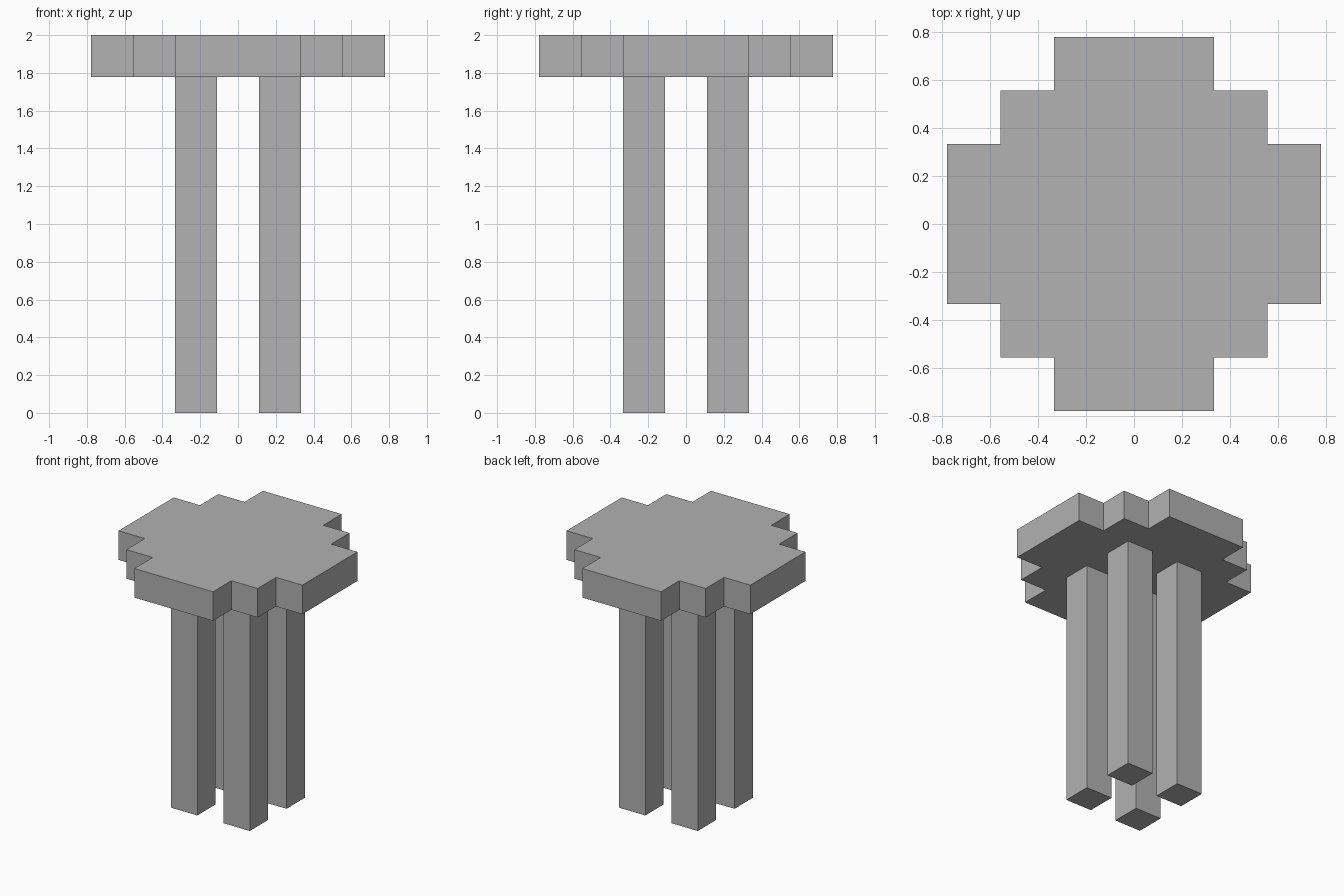
import bpy
import bmesh

cube = bpy.data.objects.get("Cube")
if cube:
    bpy.data.objects.remove(cube, do_unlink=True)

UNIT = 2 / 9          # side of one block
HEIGHT = 2.0
UNDERSIDE = HEIGHT - UNIT

grey = bpy.data.materials.new("plain_grey")
grey.use_nodes = True
colour = (0.445, 0.445, 0.445, 1)
grey.diffuse_color = colour
grey.node_tree.nodes["Principled BSDF"].inputs["Base Color"].default_value = colour


def prism(name, outline, bottom, top):
    """Extrude a flat outline straight up from bottom to top."""
    bm = bmesh.new()
    face = bm.faces.new([bm.verts.new((x, y, bottom)) for x, y in outline])
    ext = bmesh.ops.extrude_face_region(bm, geom=[face])
    verts = [v for v in ext["geom"] if isinstance(v, bmesh.types.BMVert)]
    bmesh.ops.translate(bm, vec=(0, 0, top - bottom), verts=verts)
    bmesh.ops.recalc_face_normals(bm, faces=bm.faces)
    mesh = bpy.data.meshes.new(name)
    bm.to_mesh(mesh)
    bm.free()
    mesh.materials.append(grey)
    obj = bpy.data.objects.new(name, mesh)
    bpy.context.collection.objects.link(obj)
    return obj


# Stepped round top: one quarter of the outline, turned four times
a, b, c = 1.5 * UNIT, 2.5 * UNIT, 3.5 * UNIT
quarter = [(c, a), (b, a), (b, b), (a, b), (a, c), (-a, c)]
outline = []
for turn in range(4):
    outline += quarter[:-1]
    quarter = [(-y, x) for x, y in quarter]
prism("table_top", outline, UNDERSIDE, HEIGHT)

# Four square legs
h = UNIT / 2
for side, sx in (("left", 1), ("right", -1)):
    for end, sy in (("front", -1), ("back", 1)):
        x, y = sx * UNIT, sy * UNIT
        square = [(x - h, y - h), (x + h, y - h), (x + h, y + h), (x - h, y + h)]
        prism(f"{end}_{side}_leg", square, 0, UNDERSIDE)
